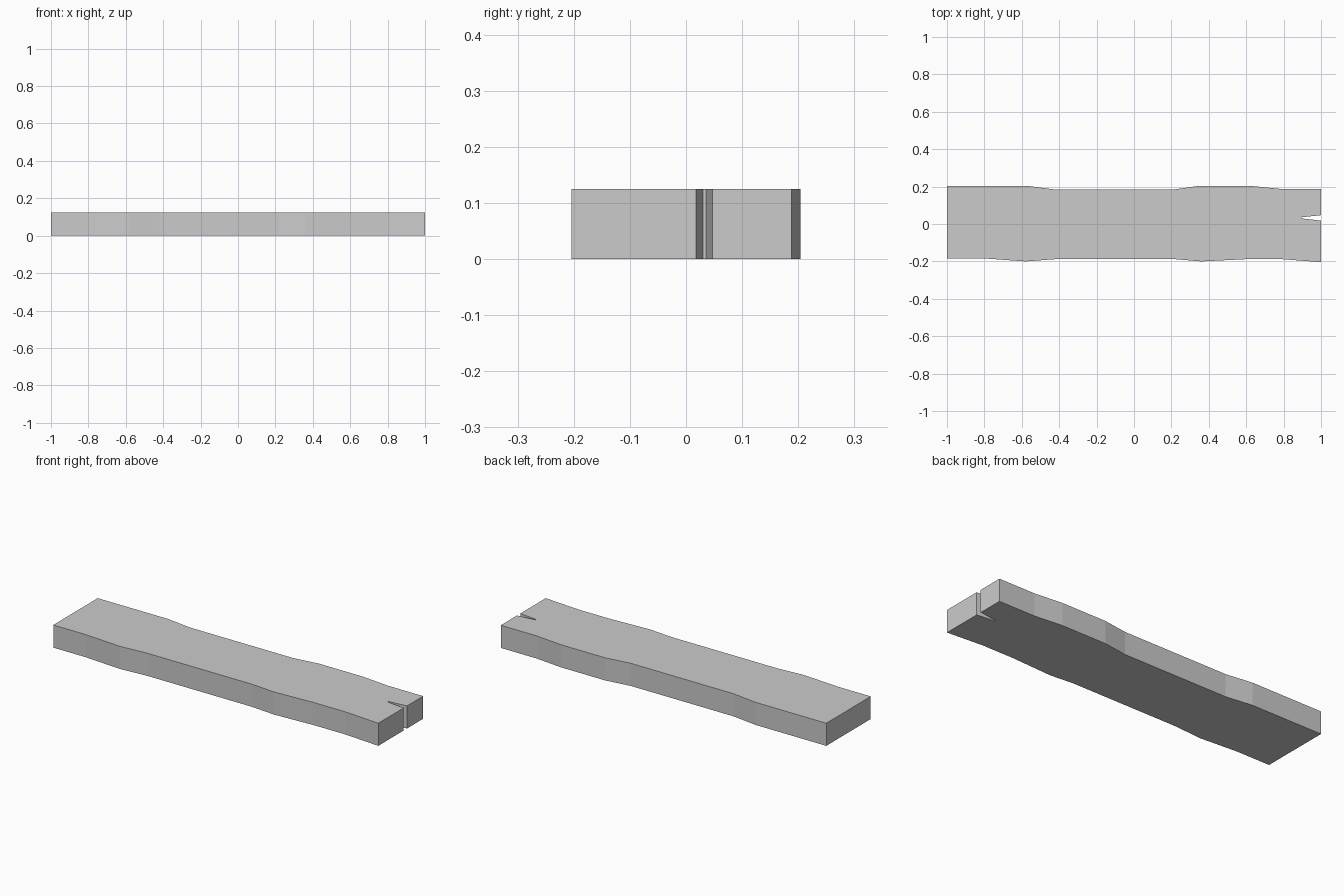
import bpy, bmesh

if "Cube" in bpy.data.objects:
    bpy.data.objects.remove(bpy.data.objects["Cube"])

HEIGHT = 0.125

# Plank outline seen from above, counter-clockwise
front_edge = [(-1, -0.184), (-0.8, -0.184), (-0.58, -0.2), (-0.42, -0.188),
              (0.22, -0.188), (0.36, -0.2), (0.6, -0.188), (0.79, -0.188), (1, -0.204)]
end_split = [(1, 0.018), (0.895, 0.03), (0.895, 0.036), (1, 0.047)]
back_edge = [(1, 0.188), (0.78, 0.188), (0.62, 0.204), (0.35, 0.204),
             (0.21, 0.184), (-0.42, 0.184), (-0.57, 0.204), (-1, 0.204)]

# Fill the outline and extrude it to the plank thickness
bm = bmesh.new()
base = bm.faces.new([bm.verts.new((x, y, 0)) for x, y in front_edge + end_split + back_edge])
top = bmesh.ops.extrude_face_region(bm, geom=[base], use_keep_orig=True)
top_verts = [v for v in top["geom"] if isinstance(v, bmesh.types.BMVert)]
bmesh.ops.translate(bm, verts=top_verts, vec=(0, 0, HEIGHT))
bmesh.ops.recalc_face_normals(bm, faces=bm.faces)

mesh = bpy.data.meshes.new("wooden_plank")
bm.to_mesh(mesh)
bm.free()
plank = bpy.data.objects.new("wooden_plank", mesh)
bpy.context.collection.objects.link(plank)
